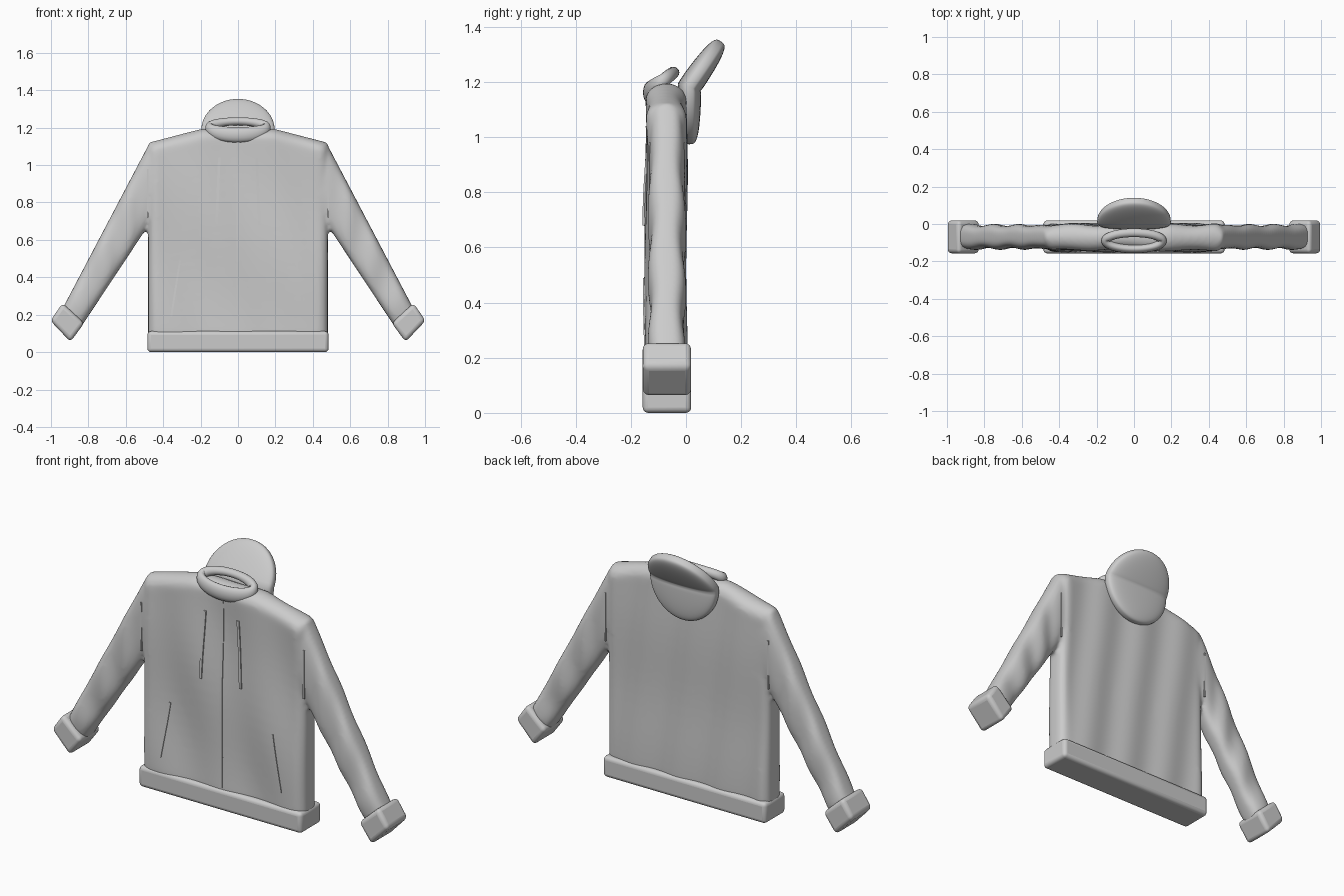
import bpy, bmesh
from math import sin, cos, pi, sqrt

if "Cube" in bpy.data.objects:
    bpy.data.objects.remove(bpy.data.objects["Cube"])

CY = -0.069  # middle of the garment's thickness


def finish(bm, name, angle=None):
    bmesh.ops.recalc_face_normals(bm, faces=bm.faces)
    me = bpy.data.meshes.new(name)
    bm.to_mesh(me)
    bm.free()
    ob = bpy.data.objects.new(name, me)
    bpy.context.collection.objects.link(ob)
    if angle is None:
        for p in me.polygons:
            p.use_smooth = True
    else:
        bpy.context.view_layer.objects.active = ob
        ob.select_set(True)
        bpy.ops.object.shade_smooth_by_angle(angle=angle)
        ob.select_set(False)
    return ob


def loft(bm, rings, closed=False):
    rows = [[bm.verts.new(p) for p in r] for r in rings]
    n = len(rows[0])
    for i in range(len(rows) if closed else len(rows) - 1):
        a, b = rows[i], rows[(i + 1) % len(rows)]
        for j in range(n):
            bm.faces.new((a[j], a[(j + 1) % n], b[(j + 1) % n], b[j]))
    if not closed:
        bm.faces.new(rows[0])
        bm.faces.new(rows[-1])


def lerp(a, b, t):
    return a + (b - a) * t


def edge_round(d, r):
    return 1 if d >= r else sqrt(max(0, 1 - (1 - d / r) ** 2))


# cloth folds on front (side -1) and back (side 1)
def thickness(x, z, side):
    if side < 0:
        return 0.072 + 0.006 * sin(17 * x + 4 * z + 1) + 0.005 * sin(8 * z - 3.5 + 5 * x)
    return 0.067 + 0.006 * sin(24 * x + 3 * z) + 0.003 * sin(9 * z)


def surface(x, z, side):
    edge = 0.35 + 0.65 * edge_round(0.48 - abs(x), 0.05)
    return CY + side * thickness(x, z, side) * edge


# torso and sleeves, fused into one cloth shell
bm = bmesh.new()
rings = []
N = 30
for i in range(49):
    x = -0.48 * cos(pi * i / 48)
    top = min(1.195, 1.12 + (0.48 - abs(x)) * 0.26)
    zs = [lerp(0.04, top, (1 - cos(pi * k / N)) / 2) for k in range(N + 1)]
    ring = []
    for side, seq in ((-1, zs), (1, zs[-2:0:-1])):
        for z in seq:
            f = edge_round(min(top - z, z - 0.04), 0.06)
            ring.append((x, CY + (surface(x, z, side) - CY) * f, z))
    rings.append(ring)
loft(bm, rings)

for s in (-1, 1):
    rings = []
    keys = [((0.40, 1.12), (0.40, 0.73)), ((0.475, 1.115), (0.47, 0.69)), ((0.94, 0.23), (0.835, 0.14))]
    for i in range(34):
        k, t = (0, i / 4) if i < 4 else (1, (i - 4) / 29)
        (a0, b0), (a1, b1) = keys[k], keys[k + 1]
        a = [lerp(a0[c], a1[c], t) for c in (0, 1)]
        b = [lerp(b0[c], b1[c], t) for c in (0, 1)]
        ring = []
        for j in range(32):
            u = 2 * pi * j / 32
            c, q = cos(u), sin(u)
            w = 0.5 + 0.5 * abs(c) ** 0.8 * (1 if c > 0 else -1)
            h = 0.064 + k * 0.006 * sin(20 * t + (1 if q > 0 else 2.5)) * min(1, 4 * t)
            y = CY + h * abs(q) ** 0.6 * (1 if q > 0 else -1)
            ring.append((s * lerp(b[0], a[0], w), y, lerp(b[1], a[1], w)))
        rings.append(ring)
    loft(bm, rings)
body = finish(bm, "jacket_body")
m = body.modifiers.new("fuse", 'REMESH')
m.mode = 'VOXEL'
m.voxel_size = 0.011
m.use_smooth_shade = True
m = body.modifiers.new("soften", 'SMOOTH')
m.factor = 0.5
m.iterations = 5


# padded bands: hem and cuffs, from a quad in xz given depth in y
def band(name, quad, bevel):
    bm = bmesh.new()
    loft(bm, [[(x, y, z) for x, z in quad] for y in (-0.157, 0.019)])
    ob = finish(bm, name, 0.9)
    b = ob.modifiers.new("round", 'BEVEL')
    b.width = bevel
    b.segments = 4
    return ob


band("hem", [(-0.484, 0.0), (0.484, 0.0), (0.484, 0.112), (-0.484, 0.112)], 0.02)
for s, side in ((-1, "left"), (1, "right")):
    band("cuff_" + side, [(s * x, z) for x, z in
         ((0.938, 0.262), (1.003, 0.168), (0.896, 0.055), (0.822, 0.155))], 0.022)

# collar: tilted rolled ring, thicker at the front
bm = bmesh.new()
rings = []
for i in range(64):
    a = 2 * pi * i / 64
    nx, ny = cos(a) / 0.15, sin(a) / 0.043
    l = sqrt(nx * nx + ny * ny)
    r = 0.031 - 0.010 * sin(a)
    rings.append([(0.152 * cos(a) + 0.023 * cos(b) * nx / l,
                   -0.09 + 0.043 * sin(a) + 0.023 * cos(b) * ny / l,
                   1.198 + 0.036 * sin(a) + r * sin(b))
                  for b in [2 * pi * j / 16 for j in range(16)]])
loft(bm, rings, closed=True)
finish(bm, "collar")

# hood: puffy disc, upper half bent backwards
bm = bmesh.new()
bmesh.ops.create_uvsphere(bm, u_segments=48, v_segments=32, radius=1)
for v in bm.verts:
    x, y, z = v.co
    t = 0.043 * abs(y) ** 0.55 * (1 if y > 0 else -1)
    w = max(0, min(1, (z + 0.2) / 0.4))
    w = w * w * (3 - 2 * w)
    tilt = 0.60 * w
    py = 0.012 + 0.115 * max(0, z) + t * cos(tilt)
    pz = 1.182 + (0.165 if z > 0 else 0.208) * z - t * sin(tilt)
    v.co = (0.197 * x, py, pz)
finish(bm, "hood")


# raised strips that follow the cloth: zip, drawstrings, pockets, seams
def strip(name, p, q, w, side=-1, y=None, depth=0.004):
    bm = bmesh.new()
    rings = []
    for i in range(25):
        x, z = (lerp(p[c], q[c], i / 24) for c in (0, 1))
        yy = surface(x, z, side) if y is None else y
        rings.append([(x - w, yy + depth, z), (x + w, yy + depth, z),
                      (x + w, yy - depth, z), (x - w, yy - depth, z)])
    loft(bm, rings)
    finish(bm, name, 0.6)


strip("zip", (0, 1.13), (0, 0.12), 0.008)
for s, side in ((-1, "left"), (1, "right")):
    strip("drawstring_" + side, (s * 0.10, 1.04), (s * 0.115, 0.68), 0.007, depth=0.006)
    strip("pocket_" + side, (s * 0.31, 0.49), (s * 0.357, 0.19), 0.005)
    strip("armhole_seam_front_" + side, (s * 0.483, 0.98), (s * 0.483, 0.72), 0.004, y=-0.131)
    strip("armhole_seam_back_" + side, (s * 0.483, 0.98), (s * 0.483, 0.72), 0.004, y=-0.007)
